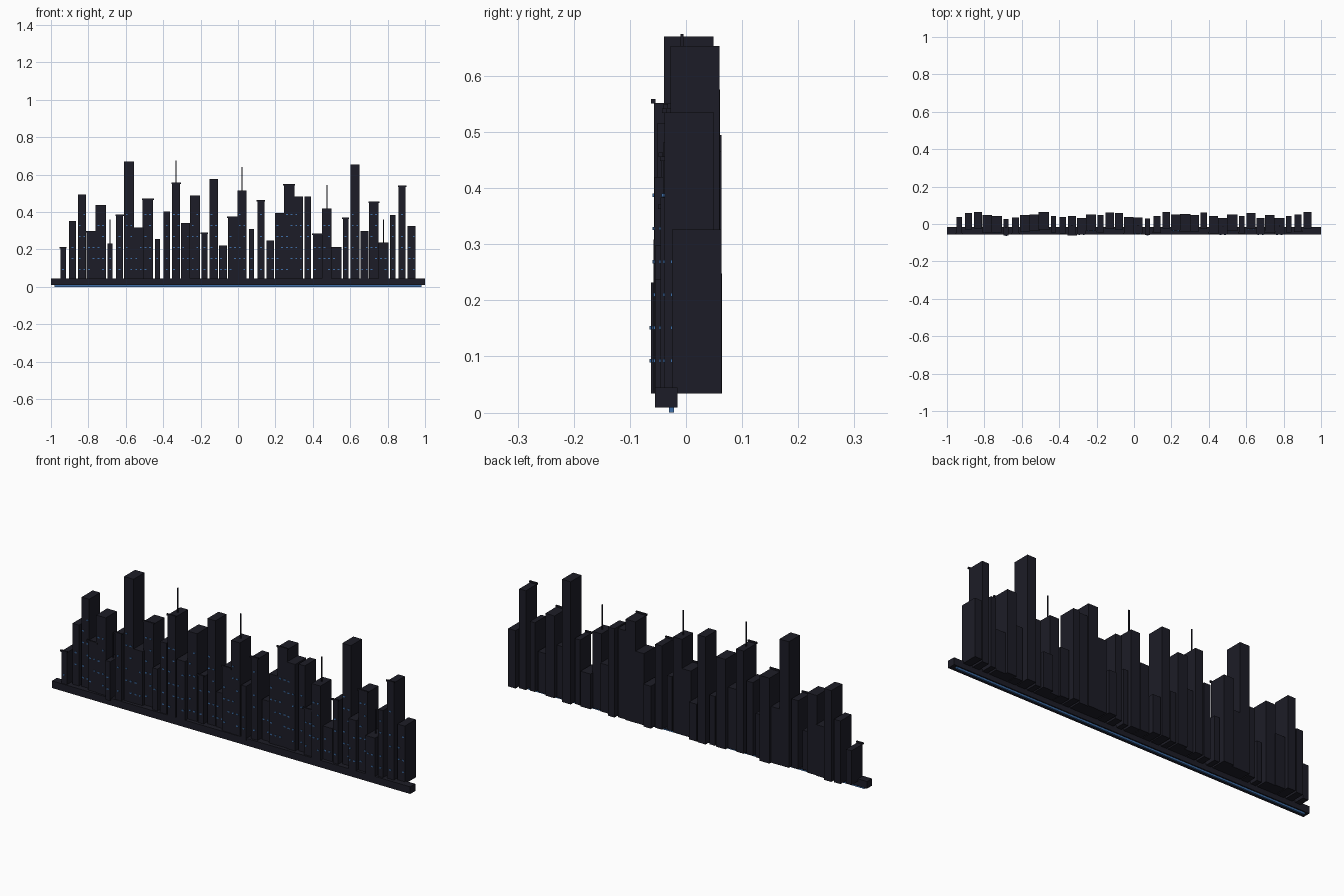
import bpy, bmesh
from mathutils import Matrix, Vector

if "Cube" in bpy.data.objects:
    bpy.data.objects.remove(bpy.data.objects["Cube"])


def material(name, rgb):
    m = bpy.data.materials.new(name)
    m.diffuse_color = (*rgb, 1)
    m.use_nodes = True
    m.node_tree.nodes["Principled BSDF"].inputs["Base Color"].default_value = m.diffuse_color
    return m


DARK = material("dark_concrete", (0.012, 0.012, 0.02))
BLUE = material("blue_light", (0.05, 0.16, 0.4))


def boxes(name, bounds, mat):
    """One object made of boxes given as (x0, x1, y0, y1, z0, z1)."""
    bm = bmesh.new()
    for x0, x1, y0, y1, z0, z1 in bounds:
        mid = Vector(((x0 + x1) / 2, (y0 + y1) / 2, (z0 + z1) / 2))
        bmesh.ops.create_cube(bm, size=1, matrix=Matrix.Translation(mid)
                              @ Matrix.Diagonal((x1 - x0, y1 - y0, z1 - z0, 1)))
    me = bpy.data.meshes.new(name)
    bm.to_mesh(me)
    bm.free()
    me.materials.append(mat)
    ob = bpy.data.objects.new(name, me)
    bpy.context.collection.objects.link(ob)


# base and light strip under it
boxes("base_slab", [(-1, 1, -0.055, -0.015, 0.009, 0.045)], DARK)
boxes("light_strip", [(-0.98, 0.98, -0.03, -0.021, 0, 0.01)], BLUE)

# skyline from left to right, in thousandths: width, roof height, back edge
widths = [30, 36, 42, 52, 54, 27, 37, 53, 53, 56, 27, 36, 43, 48, 53, 31, 45, 43, 50,
          50, 27, 37, 42, 49, 55, 47, 35, 49, 50, 55, 30, 48, 44, 51, 53, 27, 37, 41]
heights = [207, 352, 495, 292, 437, 232, 379, 670, 318, 465, 256, 403, 552, 341, 488,
           283, 576, 222, 369, 515, 308, 456, 248, 395, 543, 482, 482, 277, 420, 212,
           364, 653, 298, 449, 238, 383, 535, 326]
backs = [37, 58, 63, 47, 43, 26, 36, 49, 50, 63, 42, 37, 43, 32, 52, 48, 61, 58, 38,
         36, 30, 44, 64, 52, 53, 48, 61, 42, 32, 51, 43, 60, 33, 47, 33, 43, 50, 63]
antenna_tops = {5: 0.36, 12: 0.675, 19: 0.64, 28: 0.545, 34: 0.36}

caps, antennas, windows = [], [], []
for i, (w, h, b) in enumerate(zip(widths, heights, backs)):
    x, w, h, b = -0.935 + i * 0.05035, w / 1000, h / 1000, b / 1000
    f = b - (0.1 if i == 12 else 0.088)
    boxes(f"tower_{i + 1}", [(x - w / 2, x + w / 2, f, b, 0.034, h)], DARK)
    # thin ledge on the front roof edge of every third tower
    if i % 3 == 0:
        caps.append((x - w / 2 - 0.004, x + w / 2 + 0.004, f - 0.005, f + 0.003,
                     h - 0.001, h + 0.007))
    if i in antenna_tops:
        y = (f + b) / 2
        antennas.append((x - 0.0025, x + 0.0025, y - 0.0025, y + 0.0025,
                         h - 0.005, antenna_tops[i]))
    # lit windows in staggered rows
    cols = [0] if w < 0.04 else [-0.012, 0.012]
    for r in range(6):
        z = 0.092 + r * 0.059
        for c, dx in enumerate(cols):
            if z < h - 0.05 and (i + r + c) % 3 != 1:
                windows.append((x + dx - 0.005, x + dx + 0.005, f - 0.003, f + 0.001,
                                z - 0.003, z + 0.003))

boxes("roof_ledges", caps, DARK)
boxes("antennas", antennas, DARK)
boxes("lit_windows", windows, BLUE)
